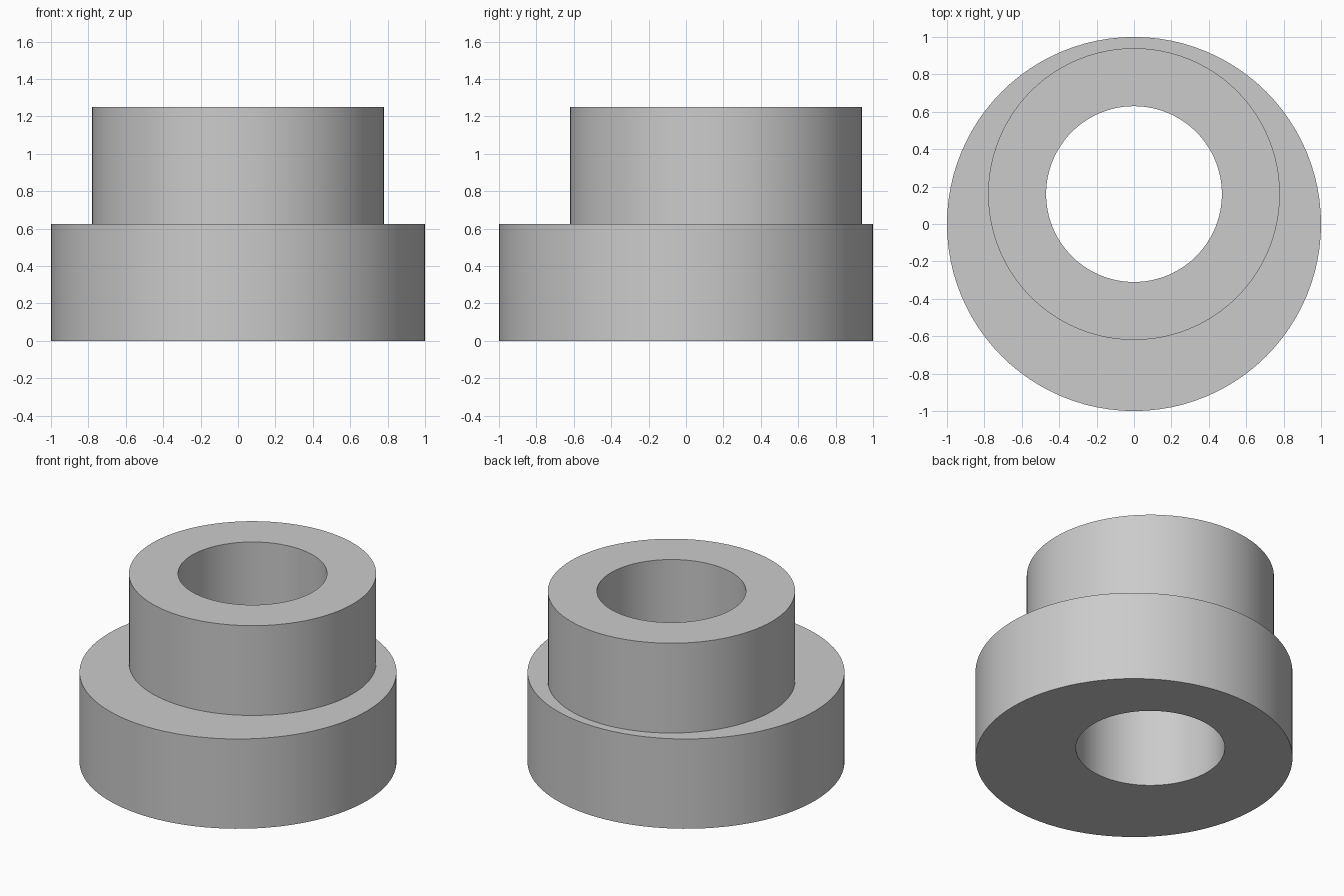
import bpy
import bmesh
import math

cube = bpy.data.objects.get("Cube")
if cube:
    bpy.data.objects.remove(cube, do_unlink=True)

SIDES = 96
OFFSET = 0.16       # the collar and bore sit off centre, towards the back
LEDGE, TOP = 0.625, 1.25

grey = bpy.data.materials.new("light_grey")
grey.use_nodes = True
colour = (0.6, 0.6, 0.6, 1)
grey.diffuse_color = colour
grey.node_tree.nodes["Principled BSDF"].inputs["Base Color"].default_value = colour


def ring(bm, radius, y, z):
    angles = [math.tau * i / SIDES for i in range(SIDES)]
    return [bm.verts.new((radius * math.cos(a), y + radius * math.sin(a), z))
            for a in angles]


# Closed section: base wall, ledge, collar wall, collar top, bore
bm = bmesh.new()
rings = [ring(bm, *section) for section in (
    (1.0, 0, 0),
    (1.0, 0, LEDGE),
    (0.78, OFFSET, LEDGE),
    (0.78, OFFSET, TOP),
    (0.47, OFFSET, TOP),
    (0.47, OFFSET, 0),
)]
for lower, upper in zip(rings, rings[1:] + rings[:1]):
    for i in range(SIDES):
        j = (i + 1) % SIDES
        bm.faces.new((lower[i], lower[j], upper[j], upper[i]))
bmesh.ops.recalc_face_normals(bm, faces=bm.faces)

mesh = bpy.data.meshes.new("eccentric_bushing")
bm.to_mesh(mesh)
bm.free()
mesh.materials.append(grey)
bushing = bpy.data.objects.new("eccentric_bushing", mesh)
bpy.context.collection.objects.link(bushing)

# Smooth round walls with crisp rims
bpy.ops.object.select_all(action="DESELECT")
bushing.select_set(True)
bpy.context.view_layer.objects.active = bushing
bpy.ops.object.shade_smooth_by_angle(angle=math.radians(30))
